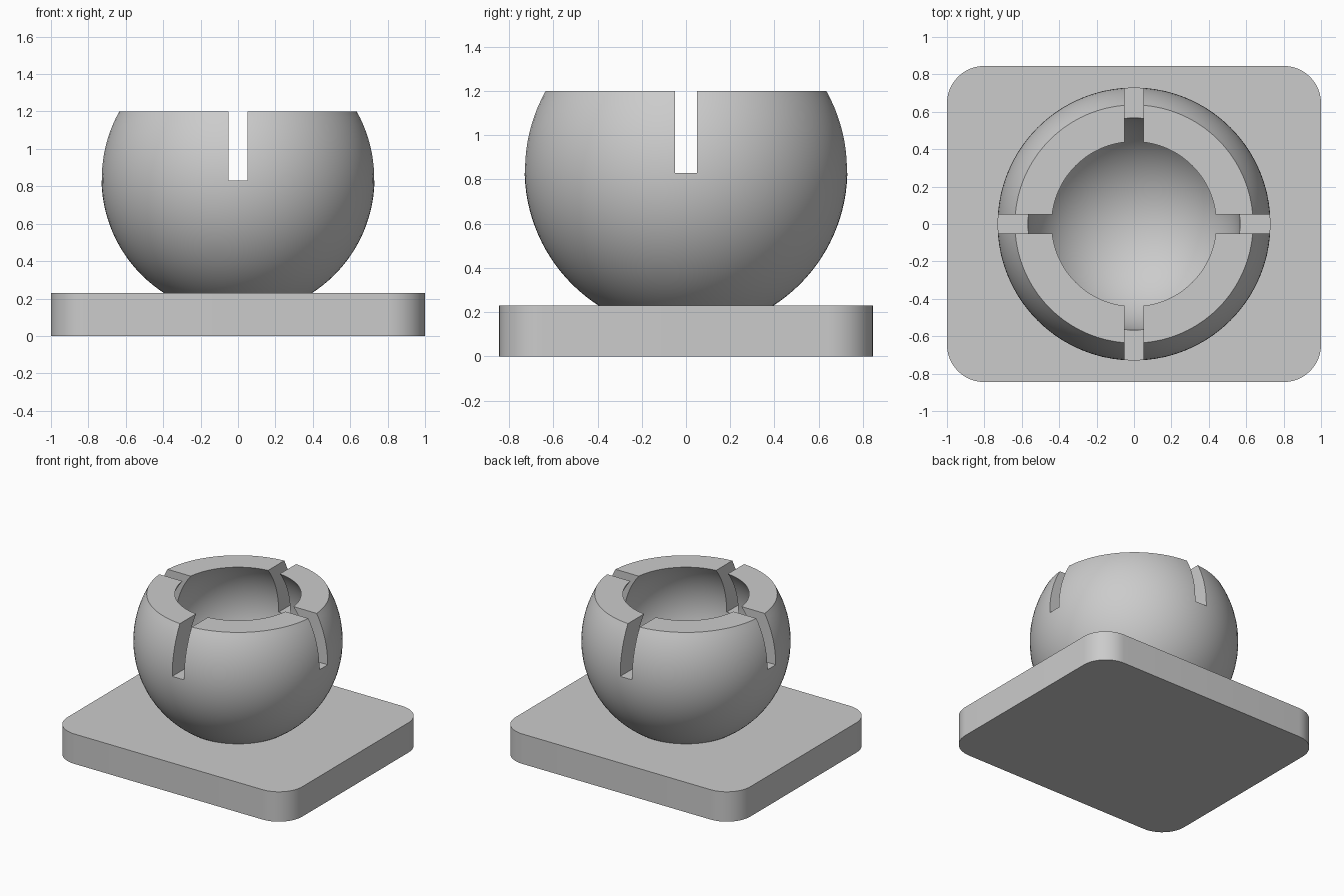
import bpy, bmesh
from math import sin, cos, acos, asin, pi, radians
from mathutils import Vector

cube = bpy.data.objects.get("Cube")
if cube:
    bpy.data.objects.remove(cube, do_unlink=True)

BASE_TOP, RIM, CENTRE = 0.23, 1.2, 0.843
OUTER, INNER = 0.73, 0.567
SLOT_WIDTH, SLOT_FLOOR = 0.1, 0.83

grey = bpy.data.materials.new("plain grey")
grey.use_nodes = True
colour = (0.6, 0.6, 0.6, 1)
grey.diffuse_color = colour
grey.node_tree.nodes["Principled BSDF"].inputs["Base Color"].default_value = colour


def make_object(name, bm):
    bmesh.ops.recalc_face_normals(bm, faces=bm.faces)
    mesh = bpy.data.meshes.new(name)
    bm.to_mesh(mesh)
    bm.free()
    mesh.materials.append(grey)
    obj = bpy.data.objects.new(name, mesh)
    bpy.context.collection.objects.link(obj)
    return obj


def select_only(obj):
    bpy.ops.object.select_all(action='DESELECT')
    obj.select_set(True)
    bpy.context.view_layer.objects.active = obj


def smooth(obj):
    select_only(obj)
    bpy.ops.object.shade_smooth_by_angle(angle=radians(30))


def arc(radius, start, end, steps):
    """Points on a vertical arc, with the angle measured up from the equator."""
    angles = [start + (end - start) * i / steps for i in range(steps + 1)]
    return [Vector((radius * cos(a), 0, CENTRE + radius * sin(a))) for a in angles]


# Base plate: rounded rectangle, extruded upwards
bm = bmesh.new()
half_x, half_y, corner, steps = 1.0, 0.845, 0.2, 12
outline = []
for quarter, (sx, sy) in enumerate([(1, 1), (-1, 1), (-1, -1), (1, -1)]):
    for i in range(steps + 1):
        a = (quarter + i / steps) * pi / 2
        outline.append(bm.verts.new((sx * (half_x - corner) + corner * cos(a),
                                     sy * (half_y - corner) + corner * sin(a), 0)))
floor = bm.faces.new(outline)
raised = bmesh.ops.extrude_face_region(bm, geom=[floor], use_keep_orig=True)
bmesh.ops.translate(bm, vec=(0, 0, BASE_TOP),
                    verts=[v for v in raised["geom"] if isinstance(v, bmesh.types.BMVert)])
smooth(make_object("base_plate", bm))

# Socket: hollow truncated ball, turned from a half profile
bm = bmesh.new()
low = asin((BASE_TOP - 0.005 - CENTRE) / OUTER)
outer_top = asin((RIM - CENTRE) / OUTER)
inner_top = asin((RIM - CENTRE) / INNER)
profile = ([Vector((0, 0, BASE_TOP - 0.005))] + arc(OUTER, low, outer_top, 28)
           + arc(INNER, inner_top, -pi / 2, 32))
profile[-1].x = 0
verts = [bm.verts.new(p) for p in profile]
edges = [bm.edges.new(pair) for pair in zip(verts, verts[1:])]
bmesh.ops.spin(bm, geom=verts + edges, cent=(0, 0, 0), axis=(0, 0, 1),
               angle=2 * pi, steps=80, use_merge=False)
bmesh.ops.remove_doubles(bm, verts=bm.verts, dist=0.0005)
socket = make_object("ball_socket", bm)

# Two crossing slots cut down from the rim
for name, size in (("slot_cutter_x", (2, SLOT_WIDTH)), ("slot_cutter_y", (SLOT_WIDTH, 2))):
    bm = bmesh.new()
    bmesh.ops.create_cube(bm, size=1)
    bmesh.ops.scale(bm, vec=(*size, 1), verts=bm.verts)
    bmesh.ops.translate(bm, vec=(0, 0, SLOT_FLOOR + 0.5), verts=bm.verts)
    cutter = make_object(name, bm)
    cutter.hide_render = True
    cut = socket.modifiers.new(name, 'BOOLEAN')
    cut.operation, cut.solver, cut.object = 'DIFFERENCE', 'EXACT', cutter
    select_only(socket)
    bpy.ops.object.modifier_apply(modifier=cut.name)
    bpy.data.objects.remove(cutter, do_unlink=True)

smooth(socket)
